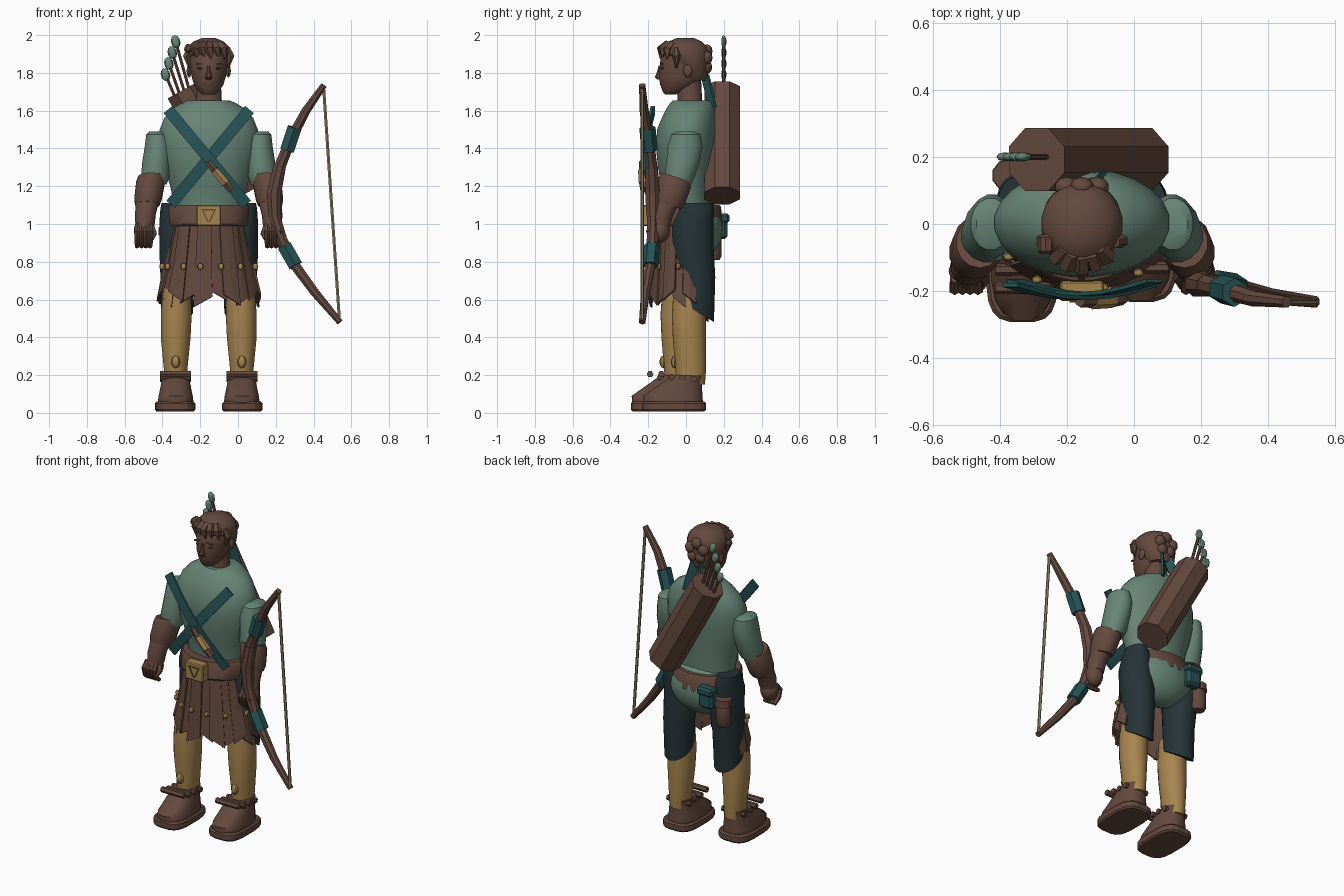
import bpy, bmesh, math
from mathutils import Vector, Matrix

if "Cube" in bpy.data.objects:
    bpy.data.objects.remove(bpy.data.objects["Cube"])

CX = -0.155  # body centre line; helper coordinates are relative to it


def material(name, rgb):
    m = bpy.data.materials.new(name)
    m.use_nodes = True
    m.diffuse_color = (*rgb, 1)
    m.node_tree.nodes["Principled BSDF"].inputs["Base Color"].default_value = (*rgb, 1)
    return m


BROWN = material("leather brown", (.127, .067, .048))
SAGE = material("sage green", (.135, .235, .183))
TEAL = material("deep teal", (.019, .089, .093))
SLATE = material("dark slate", (.019, .033, .037))
TAN = material("tan cloth", (.39, .235, .078))
GOLD = material("brass", (.36, .235, .07))
CORD = material("bow cord", (.32, .27, .16))


def finish(name, bm, mat, smooth=True):
    bmesh.ops.recalc_face_normals(bm, faces=bm.faces)
    mesh = bpy.data.meshes.new(name)
    bm.to_mesh(mesh)
    bm.free()
    mesh.materials.append(mat)
    if smooth:
        mesh.shade_smooth()
        mesh.set_sharp_from_angle(angle=math.radians(38))
    ob = bpy.data.objects.new(name, mesh)
    ob.location.x = CX
    bpy.context.collection.objects.link(ob)
    return ob


def skin(name, mat, rings, smooth=True):
    """Join equal rings of points into a capped surface."""
    bm = bmesh.new()
    loops = [[bm.verts.new(p) for p in r] for r in rings]
    n = len(loops[0])
    for a, b in zip(loops, loops[1:]):
        for i in range(n):
            bm.faces.new((a[i], a[(i + 1) % n], b[(i + 1) % n], b[i]))
    bm.faces.new(loops[0])
    bm.faces.new(loops[-1])
    return finish(name, bm, mat, smooth)


def loft(name, mat, rings, n=20, power=2, smooth=True):
    """Rings are x, y, z, x radius, y radius and an optional slope in y."""
    out = []
    for x, y, z, rx, ry, *slope in rings:
        loop = []
        for i in range(n):
            t = math.tau * (i + .5) / n
            c, s = math.cos(t), math.sin(t)
            dx = math.copysign(abs(c) ** (2 / power), c) * rx
            dy = math.copysign(abs(s) ** (2 / power), s) * ry
            loop.append((x + dx, y + dy, z + (slope[0] * dy if slope else 0)))
        out.append(loop)
    return skin(name, mat, out, smooth)


def tube(name, mat, pts, radii, n=8, smooth=True):
    pts = [Vector(p) for p in pts]
    out = []
    for k, p in enumerate(pts):
        d = (pts[min(k + 1, len(pts) - 1)] - pts[max(k - 1, 0)]).normalized()
        ref = Vector((0, 1, 0)) if abs(d.y) < .9 else Vector((1, 0, 0))
        u = d.cross(ref).normalized()
        v = d.cross(u)
        r = radii[k] if isinstance(radii, (list, tuple)) else radii
        out.append([p + r * (u * math.cos(t) + v * math.sin(t))
                    for t in (math.tau * (i + .5) / n for i in range(n))])
    return skin(name, mat, out, smooth)


def ball(name, mat, loc, size, rot=0, seg=12):
    bm = bmesh.new()
    bmesh.ops.create_uvsphere(bm, u_segments=seg, v_segments=seg * 2 // 3, radius=1)
    m = Matrix.Translation(loc) @ Matrix.Rotation(rot, 4, 'Y') @ Matrix.Diagonal((*size, 1))
    bmesh.ops.transform(bm, matrix=m, verts=bm.verts)
    return finish(name, bm, mat)


def box(name, mat, loc, size, rot=0, bevel=0):
    bm = bmesh.new()
    bmesh.ops.create_cube(bm, size=1)
    m = Matrix.Translation(loc) @ Matrix.Rotation(rot, 4, 'Y') @ Matrix.Diagonal((*size, 1))
    bmesh.ops.transform(bm, matrix=m, verts=bm.verts)
    if bevel:
        bmesh.ops.bevel(bm, geom=bm.edges, offset=bevel, segments=1, affect='EDGES')
    return finish(name, bm, mat, False)


def band(name, mat, pts, side, thick):
    """Flat strap following pts, widened by the side vector."""
    bm = bmesh.new()
    s = Vector(side)
    rows = [[bm.verts.new(Vector(p) - s), bm.verts.new(Vector(p) + s)] for p in pts]
    for a, b in zip(rows, rows[1:]):
        bm.faces.new((a[0], a[1], b[1], b[0]))
    ob = finish(name, bm, mat, False)
    mod = ob.modifiers.new("thickness", 'SOLIDIFY')
    mod.thickness, mod.offset = thick, 0
    return ob


# torso, pelvis and belt
loft("tunic", SAGE, [(0, .01, 1.04, .18, .12), (0, .01, 1.12, .19, .125), (0, .005, 1.2, .205, .135),
     (0, 0, 1.3, .238, .15), (0, 0, 1.4, .263, .16), (0, .005, 1.5, .262, .16), (0, .015, 1.56, .238, .145),
     (0, .025, 1.61, .195, .13), (0, .03, 1.64, .145, .115), (0, .03, 1.655, .11, .1)], 24)
ball("tunic_seat", SAGE, (0, .055, .98), (.215, .142, .17), seg=18)
loft("belt", BROWN, [(0, .005, .99, .218, .182), (0, .005, 1.0, .224, .19),
     (0, .005, 1.09, .217, .182), (0, .005, 1.1, .21, .174)], 24)
box("buckle", GOLD, (0, -.2, 1.045), (.13, .06, .11), bevel=.006)
for s in (-1, 1):
    box("buckle_mark", BROWN, (s * .017, -.231, 1.04), (.007, .005, .065), s * .45)
box("buckle_mark_top", BROWN, (0, -.231, 1.075), (.075, .005, .007))

# pleated leather skirt with studs
strips = 12
for i in range(strips):
    bm = bmesh.new()
    t0 = math.radians(-102 + 204 * i / strips)
    w = math.radians(204 / strips + 4)
    out = .008 * (i % 2)
    rows = []
    for f, z in ((0, 1.02), (.5, .8), (1, .605 + .02 * math.sin(i * 2.3))):
        row = []
        for j in range(3):
            t = t0 + w * j / 2
            jag = .028 * (j - 1) * (-1) ** (i // 2) * (f == 1)
            row.append(bm.verts.new((math.sin(t) * (.19 + .08 * f + out),
                                     -math.cos(t) * (.16 + .03 * f + out), z + jag)))
        rows.append(row)
    for a, b in zip(rows, rows[1:]):
        for j in range(2):
            bm.faces.new((a[j], a[j + 1], b[j + 1], b[j]))
    strip = finish("skirt_strip", bm, BROWN, False)
    strip.modifiers.new("thickness", 'SOLIDIFY').thickness = .012
for t in (-78, -60, -32, -10, 15, 42, 78):
    a = math.radians(t)
    ball("skirt_stud", GOLD, (math.sin(a) * .252, -math.cos(a) * .196, .775), (.016, .014, .018), seg=8)

# legs, boots, arms and hands
for s in (-1, 1):
    dy = .03 * s
    x = s * .175
    loft("trouser_leg", SLATE, [(s * .167, .035 + dy / 2, .54, .085, .098, -.6), (s * .165, .04 + dy / 2, .72, .092, .1),
         (s * .163, .035, .86, .1, .112), (s * .175, .035, 1.0, .088, .11),
         (s * .188, .055, 1.08, .069, .095), (s * .193, .06, 1.11, .058, .08)], 18)
    loft("shin", TAN, [(x, -.005 + dy, .15, .058, .075), (x, -.005 + dy, .24, .064, .082),
         (x, -.012 + dy, .4, .08, .088), (x - s * .003, -.015 + dy, .52, .083, .09),
         (x - s * .005, -.01 + dy, .66, .075, .085)], 18)
    ball("shin_knob", GOLD, (x, -.09 + dy, .27), (.024, .02, .034), seg=8)
    loft("sole", BROWN, [(s * .178, -.093 + dy, z, r, r + .062)
         for z, r in ((.008, .1), (.018, .108), (.05, .108), (.06, .098))], 20, 3.4, False)
    loft("boot", BROWN, [(x, -.098 + dy, .055, .096, .16), (x, -.1 + dy, .09, .092, .16),
         (x, -.073 + dy, .13, .083, .13), (x, -.048 + dy, .165, .077, .105),
         (x, -.02 + dy, .2, .07, .085)], 16, 2.5)
    for y, z in ((-.16, .205), (-.105, .19), (-.05, .185), (.01, .18)):
        tube("ankle_strap", BROWN, [(x - .082, y + dy, z), (x + .082, y + dy, z)], .018, 6, False)
    loft("sleeve", SAGE, [(s * .275, 0, 1.49, .04, .045), (s * .272, 0, 1.475, .06, .078),
         (s * .268, -.005, 1.41, .072, .094), (s * .276, -.015, 1.33, .077, .09),
         (s * .283, -.035, 1.25, .077, .082), (s * .29, -.04, 1.21, .068, .07)], 16)
    loft("bracer_cuff", BROWN, [(s * .325, -.095, 1.1, .065, .07, -.3), (s * .322, -.085, 1.13, .074, .08, -.3),
         (s * .308, -.06, 1.22, .078, .086, -.3), (s * .305, -.055, 1.25, .07, .076, -.3)], 14)
    loft("forearm", BROWN, [(s * .338, -.135, .99, .052, .05), (s * .335, -.125, 1.05, .056, .058),
         (s * .325, -.095, 1.12, .064, .068), (s * .308, -.06, 1.22, .07, .075)], 14)
    ball("palm", BROWN, (s * .343, -.14, .965), (.054, .055, .065))
    for k in range(4):
        fx = s * (.31 + .023 * k)
        tube("finger", BROWN, [(fx, -.165, 1.0), (fx, -.195, .96), (fx, -.18, .91), (fx, -.14, .88)],
             [.012, .017, .017, .012], 6)
    tube("thumb", BROWN, [(s * .305, -.14, .99), (s * .29, -.165, .95), (s * .3, -.19, .92)], [.018, .017, .01], 6)

# head and face
loft("neck", BROWN, [(0, .025, 1.62, .085, .075), (0, .02, 1.66, .07, .065), (0, .015, 1.76, .066, .065)], 14)
loft("head", BROWN, [(0, -.085, 1.685, .03, .025), (0, -.068, 1.7, .052, .055), (0, -.035, 1.735, .078, .1),
     (0, -.025, 1.78, .092, .12), (0, -.02, 1.83, .1, .12), (0, -.012, 1.88, .106, .122),
     (0, -.005, 1.92, .1, .11), (0, 0, 1.96, .07, .075)], 18)
loft("nose", BROWN, [(0, -.138, 1.765, .015, .014), (0, -.147, 1.777, .019, .02),
     (0, -.141, 1.81, .01, .012), (0, -.138, 1.84, .008, .007)], 8)
ball("lips", BROWN, (0, -.127, 1.738), (.025, .01, .009), seg=10)
for s in (-1, 1):
    ball("ear", BROWN, (s * .104, .01, 1.81), (.013, .024, .034))
    ball("eye", BROWN, (s * .042, -.124, 1.825), (.019, .01, .008), seg=8)
    box("brow", BROWN, (s * .043, -.13, 1.848), (.042, .014, .007), s * .12)

# smooth hair cap, fringe, curls and knot
loft("hair_cap", BROWN, [(0, .045, 1.76, .07, .065), (0, .04, 1.8, .1, .08), (0, .022, 1.86, .116, .103),
     (0, 0, 1.9, .122, .124), (0, -.003, 1.935, .113, .118), (0, -.003, 1.965, .083, .09),
     (0, -.003, 1.985, .035, .045)], 20)
for k in range(5):
    a = (k - 2) * .36
    px, py = math.sin(a), -math.cos(a)
    tube("fringe_lock", BROWN, [(px * .08, py * .095, 1.955), (px * .115, py * .132, 1.925),
         (px * .11 + .015, py * .134, 1.875 + .012 * (k % 2))], [.022, .026, .005], 5, False)
for s in (-1, 1):
    tube("side_lock", BROWN, [(s * .1, -.055, 1.93), (s * .117, -.05, 1.89), (s * .104, -.05, 1.825)],
         [.015, .022, .004], 6, False)
box("curl", BROWN, (-.108, -.06, 1.93), (.04, .06, .045), .4, .01)
for x, z, r in ((-.045, 1.88, .036), (.045, 1.88, .036), (0, 1.915, .036), (-.025, 1.83, .034), (.03, 1.83, .034)):
    ball("hair_knot", BROWN, (x, .11, z), (r, r * .85, r), seg=10)
for s in (-1, 1):
    band("hair_ribbon", TEAL, [(s * .02, .1, 1.79), (s * .035, .12, 1.71), (s * .05, .14, 1.62)],
         (.02, s * .018, 0), .015)

# crossed chest straps and sheathed knife
for s in (-1, 1):
    pts = []
    for k in range(7):
        f = k / 6
        pts.append((s * (.215 - .415 * f), -.175 - .04 * math.sin(math.pi * f) + s * .006, 1.605 - .5 * f))
    band("chest_strap", TEAL, pts, (.023, 0, -s * .019), .012)
tube("knife_grip", BROWN, [(-.005, -.228, 1.33), (.03, -.23, 1.285)], .02, 6, False)
tube("knife_inlay", TAN, [(.03, -.23, 1.285), (.09, -.226, 1.215)], .024, 6, False)
tube("knife_end", BROWN, [(.09, -.226, 1.215), (.12, -.22, 1.18)], .022, 6, False)

# quiver and arrows on the back
tube("quiver", BROWN, [(.175, .192, 1.15), (-.135, .192, 1.71)], .102, 8, False)
for k in range(4):
    tip = Vector((-.175 - .018 * k, .2, 1.965 - .058 * k))
    tube("arrow_shaft", BROWN, [(-.1 - .025 * k, .2, 1.7 - .012 * k), tip], .009, 6, False)
    ball("arrow_fletching", SAGE, tip, (.025, .014, .035), -.25, 8)

# belt pouches
box("teal_pouch", TEAL, (-.13, .19, .985), (.1, .06, .13), bevel=.015)
box("teal_pouch_flap", TEAL, (-.13, .195, 1.03), (.11, .07, .05), bevel=.012)
loft("brown_pouch", BROWN, [(-.215, .145, .81, .035, .032), (-.215, .145, .83, .048, .044),
     (-.215, .145, .92, .048, .044), (-.215, .145, .97, .036, .034)], 10)
loft("brown_pouch_lid", BROWN, [(-.215, .145, .94, .054, .05), (-.215, .145, .985, .052, .048)], 10)

# bow, grip wraps and string
bow = [(.61, -.232, 1.735), (.515, -.222, 1.6), (.44, -.2, 1.46), (.375, -.182, 1.3), (.345, -.178, 1.16),
       (.35, -.176, 1.04), (.385, -.178, .92), (.45, -.188, .79), (.56, -.215, .64), (.695, -.232, .48)]
tube("bow_limb", BROWN, bow, [.018, .025, .029, .033, .032, .032, .032, .029, .025, .018], 8)
tube("bow_grip", BROWN, bow[3:6], [.036, .041, .036], 8, False)
for a, b in (((.455, -.204, 1.51), (.415, -.194, 1.39)), ((.4, -.18, .885), (.46, -.19, .78))):
    tube("bow_wrap", TEAL, [a, b], .043, 6, False)
tube("bow_string", CORD, [(.608, -.232, 1.725), (.692, -.232, .49)], .009, 6, False)
